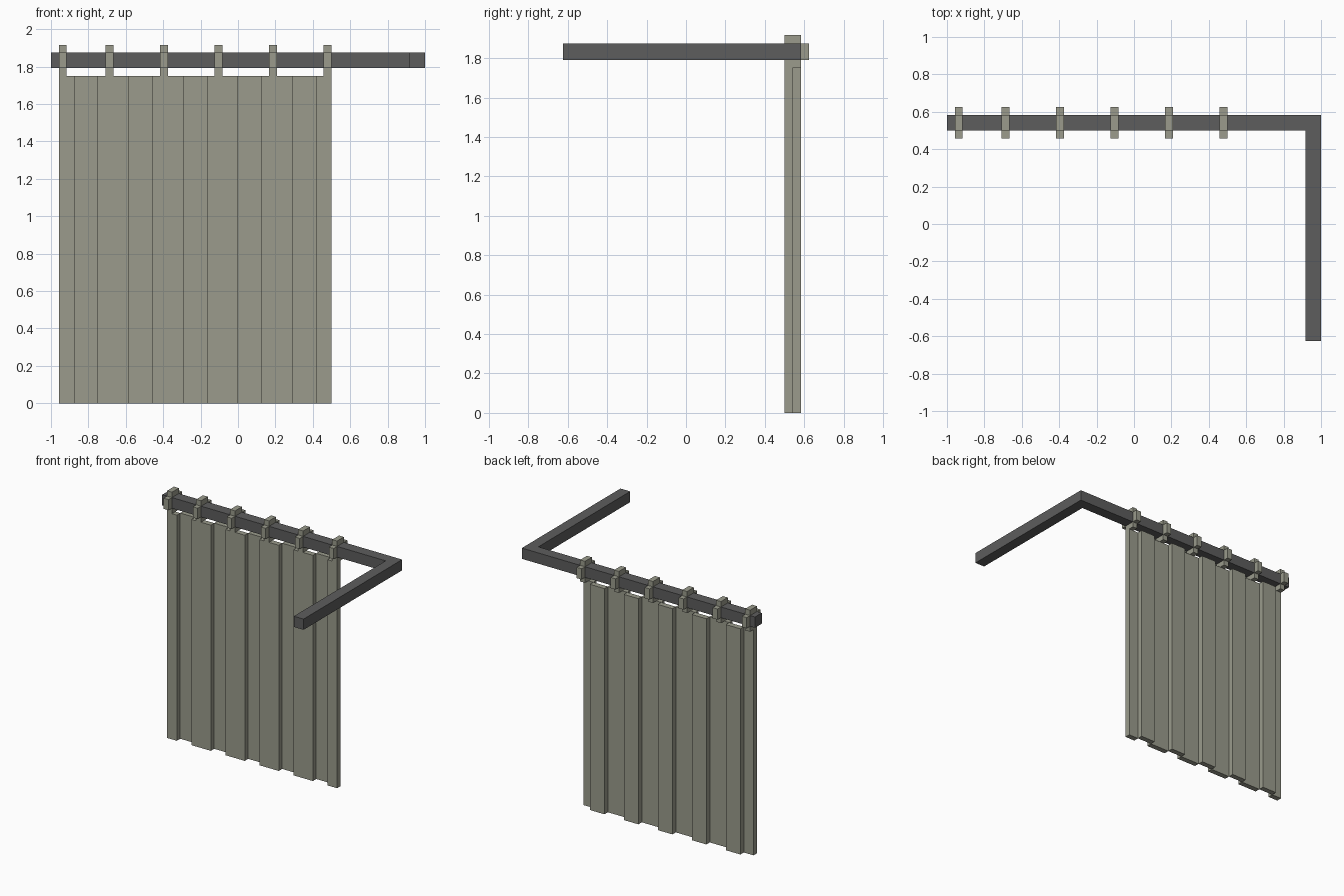
import bpy, bmesh
from mathutils import Vector

if "Cube" in bpy.data.objects:
    bpy.data.objects.remove(bpy.data.objects["Cube"])

U = 2 / 48  # grid unit the whole model is built on


def material(name, rgb):
    m = bpy.data.materials.new(name)
    m.diffuse_color = (*rgb, 1)
    m.use_nodes = True
    m.node_tree.nodes["Principled BSDF"].inputs["Base Color"].default_value = m.diffuse_color
    return m


fabric = material("sage grey fabric", (0.325, 0.33, 0.265))
metal = material("dark grey metal", (0.11, 0.11, 0.11))


def finish(name, bm, mat):
    bmesh.ops.recalc_face_normals(bm, faces=bm.faces)
    me = bpy.data.meshes.new(name)
    bm.to_mesh(me)
    bm.free()
    me.materials.append(mat)
    ob = bpy.data.objects.new(name, me)
    bpy.context.collection.objects.link(ob)
    return ob


def boxes(name, spans, mat):
    # each span is (x0, x1, y0, y1, z0, z1) in grid units
    bm = bmesh.new()
    for x0, x1, y0, y1, z0, z1 in spans:
        vs = bmesh.ops.create_cube(bm, size=1)["verts"]
        for v in vs:
            v.co = Vector((x1 if v.co.x > 0 else x0,
                           y1 if v.co.y > 0 else y0,
                           z1 if v.co.z > 0 else z0)) * U
    return finish(name, bm, mat)


# L-shaped rail: extruded outline
bm = bmesh.new()
outline = [(-24, 12), (22, 12), (22, -15), (24, -15), (24, 14), (-24, 14)]
face = bm.faces.new([bm.verts.new((x * U, y * U, 43 * U)) for x, y in outline])
top = bmesh.ops.extrude_face_region(bm, geom=[face])["geom"]
bmesh.ops.translate(bm, vec=(0, 0, 2 * U),
                    verts=[g for g in top if isinstance(g, bmesh.types.BMVert)])
finish("curtain_rail", bm, metal)

# Pleated curtain: strips alternating between front and back layers
edges = [-23, -21, -18, -14, -11, -7, -4, 0, 3, 7, 10, 12]
strips = []
for i, (a, b) in enumerate(zip(edges, edges[1:])):
    y = 12 + i % 2
    strips.append((a, b, y, y + 1, 0, 42))
boxes("curtain", strips, fabric)

# Hanging loops: four bars wrapped around the rail
for i, x in enumerate([-23, -17, -10, -3, 4, 11]):
    boxes(f"curtain_loop_{i + 1}", [
        (x, x + 1, 12, 14, 42, 43),   # below rail
        (x, x + 1, 12, 14, 45, 46),   # above rail
        (x, x + 1, 11, 12, 43, 45),   # front
        (x, x + 1, 14, 15, 43, 45),   # back
    ], fabric)
